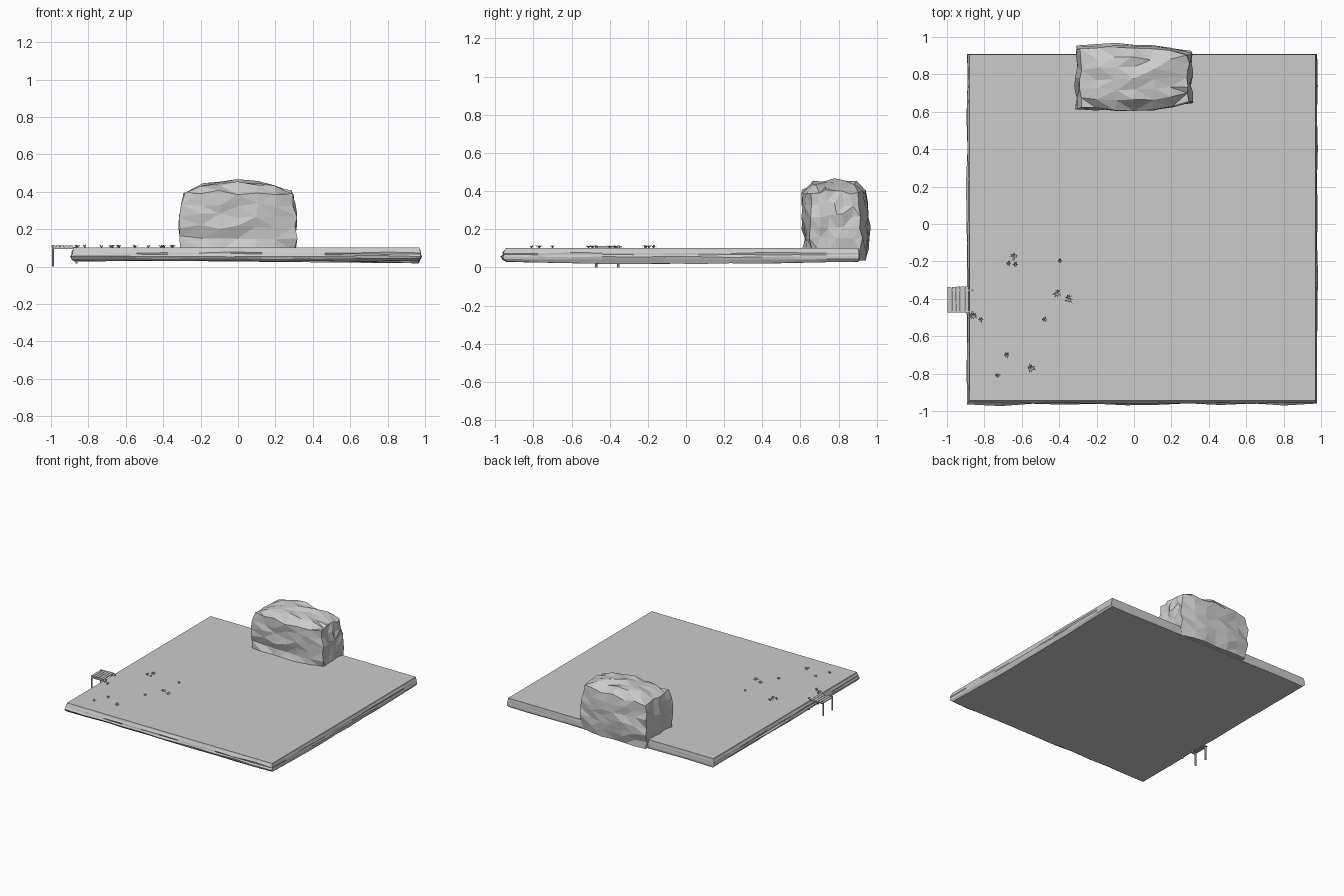
import bpy, bmesh, math, random
from mathutils import Vector, Matrix

if "Cube" in bpy.data.objects:
    bpy.data.objects.remove(bpy.data.objects["Cube"])

random.seed(7)
TOP = 0.102


def finish(bm, name):
    bmesh.ops.recalc_face_normals(bm, faces=bm.faces)
    me = bpy.data.meshes.new(name)
    bm.to_mesh(me)
    bm.free()
    ob = bpy.data.objects.new(name, me)
    bpy.context.collection.objects.link(ob)
    return ob


# Ground slab: stacked perimeter rings with rough rocky edges
def build_slab():
    bm = bmesh.new()
    x0, x1, y0, y1 = -0.88, 0.97, -0.945, 0.905
    n = 11
    corners = [(x0, y0), (x1, y0), (x1, y1), (x0, y1)]
    reach = [0.022, 0.012, 0.004, 0.014]        # front, right, back, left
    outward = [(0, -1), (1, 0), (0, 1), (-1, 0)]
    profile = [(TOP, 0.0), (0.092, 0.1), (0.075, 0.65), (0.066, 0.55),
               (0.055, 1.0), (0.042, 0.7), (0.030, -0.3)]
    rings = []
    for level, (z, out) in enumerate(profile):
        ring = []
        for s in range(4):
            a, b = Vector(corners[s]), Vector(corners[(s + 1) % 4])
            for i in range(n):
                p = a.lerp(b, i / n)
                o = Vector(outward[s]) * reach[s]
                if i == 0:
                    o += Vector(outward[s - 1]) * reach[s - 1]
                k = out * random.uniform(0.6, 1.3)
                p += o * k
                dz = 0 if level == 0 else random.uniform(-0.003, 0.003)
                if level == len(profile) - 1 and s == 1:
                    dz -= 0.012 * math.sin(math.pi * i / n)
                ring.append(bm.verts.new((p.x, p.y, z + dz)))
        rings.append(ring)
    for r0, r1 in zip(rings, rings[1:]):
        for i in range(len(r0)):
            j = (i + 1) % len(r0)
            bm.faces.new((r0[i], r1[i], r1[j], r0[j]))
    bm.faces.new(rings[0])
    bm.faces.new(rings[-1])
    finish(bm, "ground_slab")


# Boulder: subdivided block, shaped and roughened, flat faceted
def build_boulder():
    bm = bmesh.new()
    bmesh.ops.create_cube(bm, size=2)
    bmesh.ops.subdivide_edges(bm, edges=bm.edges[:], cuts=5, use_grid_fill=True)
    for v in bm.verts:
        u, w, t = v.co
        is_top = t > 0.99
        h = (t + 1) / 2
        x = 0.295 * u
        if abs(u) > 0.99:
            x += u * (0.018 * math.sin(math.pi * h) - 0.006 * h)
        front = 0.618 + 0.035 * max(u, 0) ** 3 - 0.008 * (1 - u * u)
        back = 0.965 - 0.03 * max(u, 0) ** 2 - 0.012 * u * u
        back -= 0.02 * h ** 3 + 0.025 * (1 - h) ** 4
        y = front + (back - front) * (w + 1) / 2
        z = 0.035 + 0.355 * h
        if is_top:
            z += 0.06 * (1 - abs(u) ** 2.5) * (1 - abs(w) ** 4) + 0.006
        # horizontal crack low on the front face
        if w < -0.99 and 0.3 < h < 0.45 and abs(u) < 0.8:
            y += 0.015
        r = random.uniform
        v.co = (x + r(-.010, .010), y + r(-.009, .009),
                z + (r(-.012, .012) if h > 0.05 else 0))
    bmesh.ops.triangulate(bm, faces=bm.faces[:])
    finish(bm, "boulder")


# Grass tufts: thin tapered blades arching out from a centre
def build_tufts():
    tufts = [(-.64, -.17, .030), (-.67, -.21, .02), (-.635, -.215, .02),
             (-.395, -.195, .018), (-.41, -.37, .030), (-.35, -.40, .032),
             (-.48, -.51, .02), (-.86, -.49, .030), (-.82, -.51, .02),
             (-.68, -.70, .02), (-.55, -.77, .032), (-.73, -.81, .02)]
    bm = bmesh.new()
    for cx, cy, r in tufts:
        count = 9 if r > 0.025 else 6
        for i in range(count):
            a = math.tau * i / count + random.uniform(-0.3, 0.3)
            d = Vector((math.cos(a), math.sin(a), 0))
            side = Vector((-d.y, d.x, 0))
            c = Vector((cx, cy, TOP - 0.002))
            ln = r * random.uniform(0.7, 1.05)
            up = random.uniform(0.010, 0.017)
            wd = 0.0028
            mid = c + d * ln * 0.55 + Vector((0, 0, up))
            vs = [bm.verts.new(p) for p in
                  (c - side * wd, c + side * wd, mid + side * wd, mid - side * wd,
                   c + d * ln + Vector((0, 0, up * 0.75)))]
            bm.faces.new(vs[:4])
            bm.faces.new((vs[3], vs[2], vs[4]))
    finish(bm, "grass_tufts")


def add_box(bm, lo, hi, turn=0.0):
    lo, hi = Vector(lo), Vector(hi)
    m = (Matrix.Translation((lo + hi) / 2) @ Matrix.Rotation(turn, 4, 'Z')
         @ Matrix.Diagonal((*(hi - lo), 1)))
    bmesh.ops.create_cube(bm, size=1, matrix=m)


# Small jetty: uneven planks, two beams and four posts
def build_jetty():
    bm = bmesh.new()
    step = 0.023
    for i in range(5):
        x = -0.996 + i * step
        e0, e1 = random.uniform(-.004, .004), random.uniform(-.004, .004)
        add_box(bm, (x, -0.472 + e0, 0.105), (x + step - 0.003, -0.338 + e1, 0.112),
                random.uniform(-.015, .015))
    finish(bm, "jetty_planks")
    bm = bmesh.new()
    for y in (-0.47, -0.355):
        add_box(bm, (-0.995, y - 0.004, 0.095), (-0.865, y + 0.004, 0.105))
    finish(bm, "jetty_beams")
    bm = bmesh.new()
    for x, z in ((-0.99, 0.0), (-0.864, 0.015)):
        for y in (-0.47, -0.355):
            bmesh.ops.create_cone(
                bm, cap_ends=True, segments=6, radius1=0.006, radius2=0.006,
                depth=0.116 - z, matrix=Matrix.Translation((x, y, (0.116 + z) / 2)))
    finish(bm, "jetty_posts")


build_slab()
build_boulder()
build_tufts()
build_jetty()
